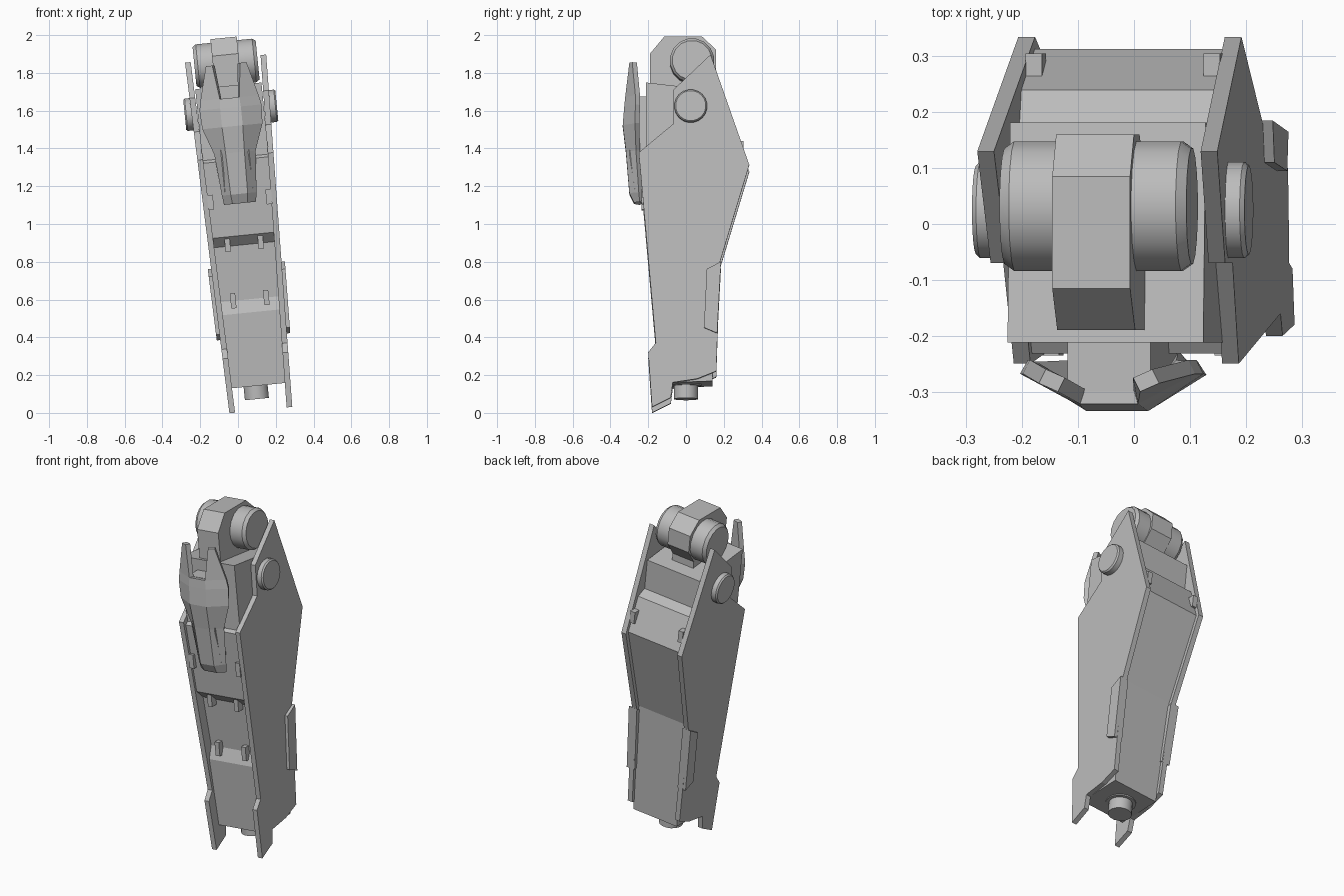
import bpy, bmesh, math
from mathutils import Matrix, Vector

cube = bpy.data.objects.get("Cube")
if cube:
    bpy.data.objects.remove(cube, do_unlink=True)

grey = bpy.data.materials.new("plain_grey")
grey.use_nodes = True
grey.diffuse_color = (0.5, 0.5, 0.5, 1)
grey.node_tree.nodes["Principled BSDF"].inputs["Base Color"].default_value = (0.5, 0.5, 0.5, 1)

# The whole leg leans sideways
LEAN = Matrix.Translation((0.12, 0, 0.025)) @ Matrix.Rotation(-0.1, 4, 'Y')


def finish(name, bm):
    bmesh.ops.recalc_face_normals(bm, faces=bm.faces)
    mesh = bpy.data.meshes.new(name)
    bm.to_mesh(mesh)
    bm.free()
    mesh.materials.append(grey)
    obj = bpy.data.objects.new(name, mesh)
    obj.matrix_world = LEAN
    bpy.context.collection.objects.link(obj)
    return obj


def outer(z):
    """Half width of the leg, tapering towards the foot."""
    return 0.1675 + 0.026 * z


def slab(name, profile, x0, x1):
    """Sideways extrusion of a (y, z) profile; x0 and x1 are functions of z."""
    bm = bmesh.new()
    a = [bm.verts.new((x0(z), y, z)) for y, z in profile]
    b = [bm.verts.new((x1(z), y, z)) for y, z in profile]
    bm.faces.new(a)
    bm.faces.new(b[::-1])
    n = len(a)
    for i in range(n):
        j = (i + 1) % n
        bm.faces.new((a[i], b[i], b[j], a[j]))
    return finish(name, bm)


def centred(name, profile, half):
    return slab(name, profile, lambda z: -half(z), half)


def box(name, x, y, z, size):
    bm = bmesh.new()
    bmesh.ops.create_cube(bm, size=1, matrix=Matrix.Translation((x, y, z)) @ Matrix.Diagonal((*size, 1)))
    return finish(name, bm)


def drum(name, centre, axis, rings, sides=16):
    """Lathe of (offset, radius) rings along an axis."""
    bm = bmesh.new()
    turn = Vector((0, 0, 1)).rotation_difference(Vector(axis)).to_matrix()
    loops = []
    for d, r in rings:
        loop = []
        for i in range(sides):
            t = 2 * math.pi * (i + 0.5) / sides
            loop.append(bm.verts.new(Vector(centre) + turn @ Vector((r * math.cos(t), r * math.sin(t), d))))
        loops.append(loop)
    bm.faces.new(loops[0])
    bm.faces.new(loops[-1])
    for a, b in zip(loops, loops[1:]):
        for i in range(sides):
            j = (i + 1) % sides
            bm.faces.new((a[i], a[j], b[j], b[i]))
    obj = finish(name, bm)
    bpy.ops.object.select_all(action='DESELECT')
    bpy.context.view_layer.objects.active = obj
    obj.select_set(True)
    bpy.ops.object.shade_smooth_by_angle(angle=math.radians(25))
    return obj


# Side plates, with hinge discs and rear guards
plate = [(0.13, 1.86), (0.335, 1.275), (0.18, 0.76), (0.16, 0.18), (0.06, 0.14), (-0.07, 0.12),
         (-0.08, 0.04), (-0.18, -0.01), (-0.2, 0.28), (-0.16, 0.33), (-0.25, 1.34), (-0.07, 1.49), (-0.07, 1.67)]
guard = [(0.11, 0.72), (0.185, 0.76), (0.165, 0.38), (0.095, 0.41)]
for side, s in (("right", -1), ("left", 1)):
    slab(side + "_plate", plate, lambda z: s * outer(z), lambda z: s * (outer(z) - 0.03))
    slab(side + "_rear_guard", guard, lambda z: s * (outer(z) - 0.035), lambda z: s * (outer(z) + 0.018))
    drum(side + "_hinge_disc", (0, 0.025, 1.585), (s, 0, 0), [(0.2, 0.087), (0.237, 0.087), (0.245, 0.08)], 20)
    # Hip drums
    drum(side + "_hip_drum", (0, 0.032, 1.835), (s, 0, 0), [(0.06, 0.118), (0.15, 0.118), (0.168, 0.105)])
    # Small clips and hooks on the body
    box(side + "_rear_clip", s * 0.16, 0.285, 1.37, (0.03, 0.04, 0.07))
    box(side + "_front_clip", s * 0.155, -0.22, 1.11, (0.03, 0.03, 0.08))
    box(side + "_upper_hook", s * 0.088, -0.165, 0.885, (0.028, 0.05, 0.09))
    box(side + "_lower_hook", s * 0.088, -0.135, 0.58, (0.028, 0.05, 0.08))

# Main body with stepped front panels
body = [(0.14, 0.13), (0.16, 0.77), (0.313, 1.28), (0.24, 1.47), (0.17, 1.5), (-0.19, 1.35), (-0.232, 1.32),
        (-0.2, 0.92), (-0.15, 0.87), (-0.125, 0.58), (-0.155, 0.51), (-0.135, 0.12)]
centred("body", body, lambda z: outer(z) - 0.027)
centred("upper_block", [(0.182, 1.4), (0.182, 1.67), (-0.212, 1.715), (-0.212, 1.3)], lambda z: 0.176)

# Hip block
hip = [(0.1, 1.6), (0.1, 1.72), (0.16, 1.8), (0.16, 1.9), (0.085, 1.97),
       (-0.115, 1.97), (-0.19, 1.88), (-0.19, 1.65), (-0.15, 1.6)]
centred("hip_block", hip, lambda z: 0.07)

# Ankle collar and pin
drum("ankle_pin", (-0.015, 0, 0), (0, 0, 1), [(0.05, 0.065), (0.12, 0.065), (0.12, 0.083), (0.17, 0.083)])

# Knee guard: faceted shell with two horns, and the bracket behind it
rows = [(1.09, 0.085, 0.04, -0.275, -0.245), (1.14, 0.092, 0.045, -0.3, -0.25), (1.36, 0.11, 0.05, -0.318, -0.265),
        (1.5, 0.16, 0.055, -0.335, -0.27), (1.6, 0.165, 0.055, -0.327, -0.268),
        (1.65, 0.155, 0.052, -0.322, -0.268), (1.83, 0.108, 0.074, -0.3, -0.285)]
bm = bmesh.new()
grid = [[bm.verts.new(p) for p in ((-w, ye, z), (-c, yc, z), (c, yc, z), (w, ye, z))] for z, w, c, yc, ye in rows]
for k, (a, b) in enumerate(zip(grid, grid[1:])):
    for i in range(3):
        if i != 1 or k < len(rows) - 2:
            bm.faces.new((a[i], a[i + 1], b[i + 1], b[i]))
knee = finish("knee_guard", bm)
if knee.data.polygons[0].normal.y > 0:
    knee.data.flip_normals()
shell = knee.modifiers.new("thickness", 'SOLIDIFY')
shell.thickness = 0.028
shell.offset = -1
centred("knee_bracket", [(-0.2, 1.2), (-0.2, 1.65), (-0.3, 1.65), (-0.3, 1.35), (-0.27, 1.15)], lambda z: 0.075)
